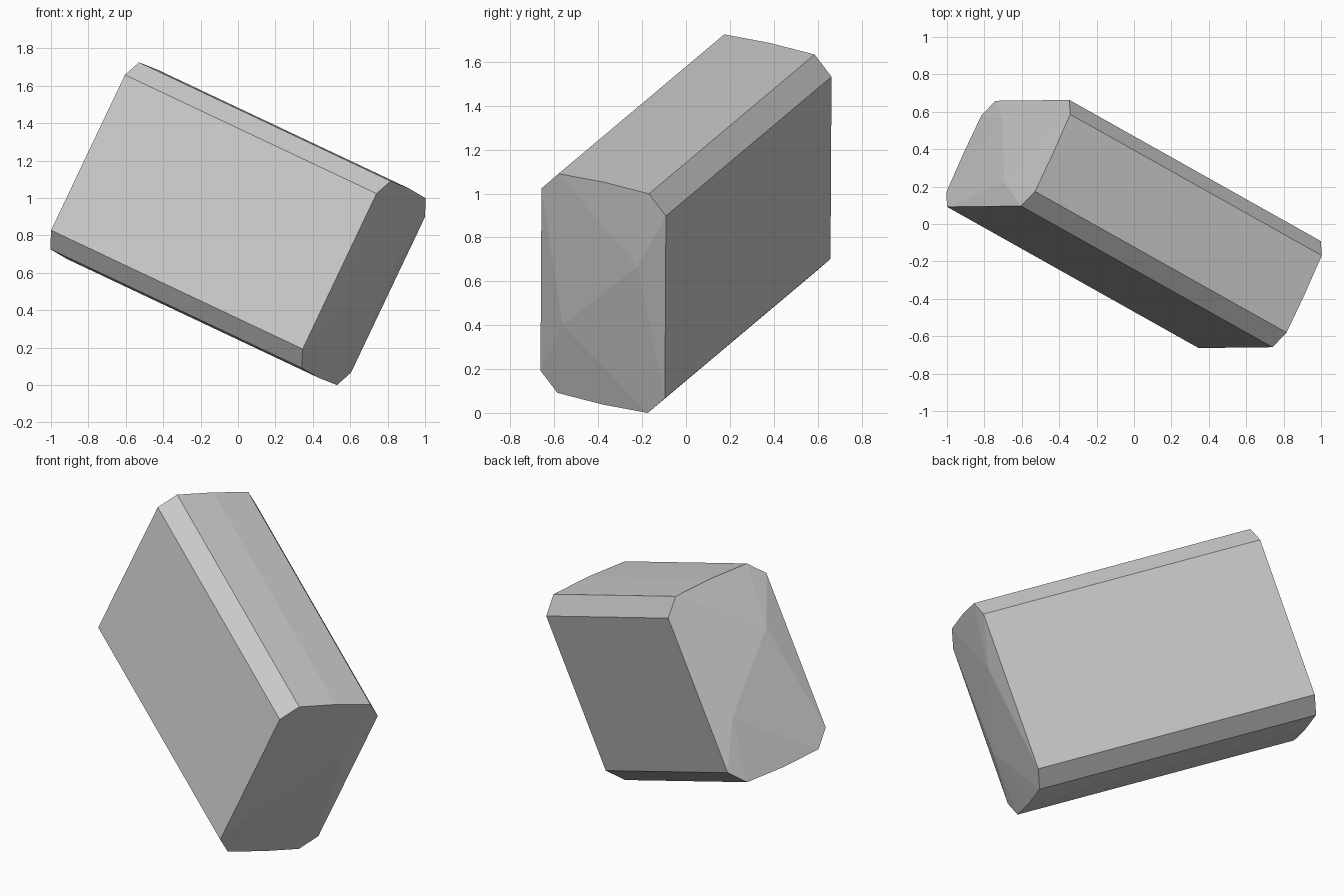
import bpy, bmesh
from mathutils import Vector, Matrix

if "Cube" in bpy.data.objects:
    bpy.data.objects.remove(bpy.data.objects["Cube"])

# Tilted local frame: length, height and width axes of the block
length_axis = Vector((-0.8064, 0.4526, 0.3807)).normalized()
height_axis = Vector((0.438, 0.0, 0.899))
height_axis = (height_axis - length_axis * height_axis.dot(length_axis)).normalized()
width_axis = length_axis.cross(height_axis)
frame = Matrix((width_axis, height_axis, length_axis)).transposed().to_4x4()
frame.translation = (0, 0, 0.8625)

HALF_LENGTH = 0.834
PEAK = 0.032      # how far the faceted ends swell outwards

bm = bmesh.new()
for end in (-1, 1):
    # Chamfered rectangular outline with a faint ridge on the two narrow sides
    for sh in (-1, 1):
        for sw in (-1, 1):
            bm.verts.new((sw * 0.318, sh * 0.46, end * HALF_LENGTH))
            bm.verts.new((sw * 0.231, sh * 0.553, end * HALF_LENGTH))
        bm.verts.new((0, sh * 0.561, end * HALF_LENGTH))
    # Two shallow peaks on a diagonal, running the other way on the far end
    for s in (-1, 1):
        bm.verts.new((s * 0.19, -end * s * 0.19, end * (HALF_LENGTH + PEAK)))

# Skin the outline and peaks as one closed faceted solid
bmesh.ops.convex_hull(bm, input=bm.verts[:])
bmesh.ops.transform(bm, matrix=frame, verts=bm.verts[:])
bmesh.ops.recalc_face_normals(bm, faces=bm.faces[:])

mesh = bpy.data.meshes.new("stone_block")
bm.to_mesh(mesh)
bm.free()
block = bpy.data.objects.new("stone_block", mesh)
bpy.context.collection.objects.link(block)

# Plain grey stone
grey = bpy.data.materials.new("light_grey")
grey.diffuse_color = (0.6, 0.6, 0.6, 1)
grey.use_nodes = True
grey.node_tree.nodes["Principled BSDF"].inputs["Base Color"].default_value = grey.diffuse_color
mesh.materials.append(grey)
